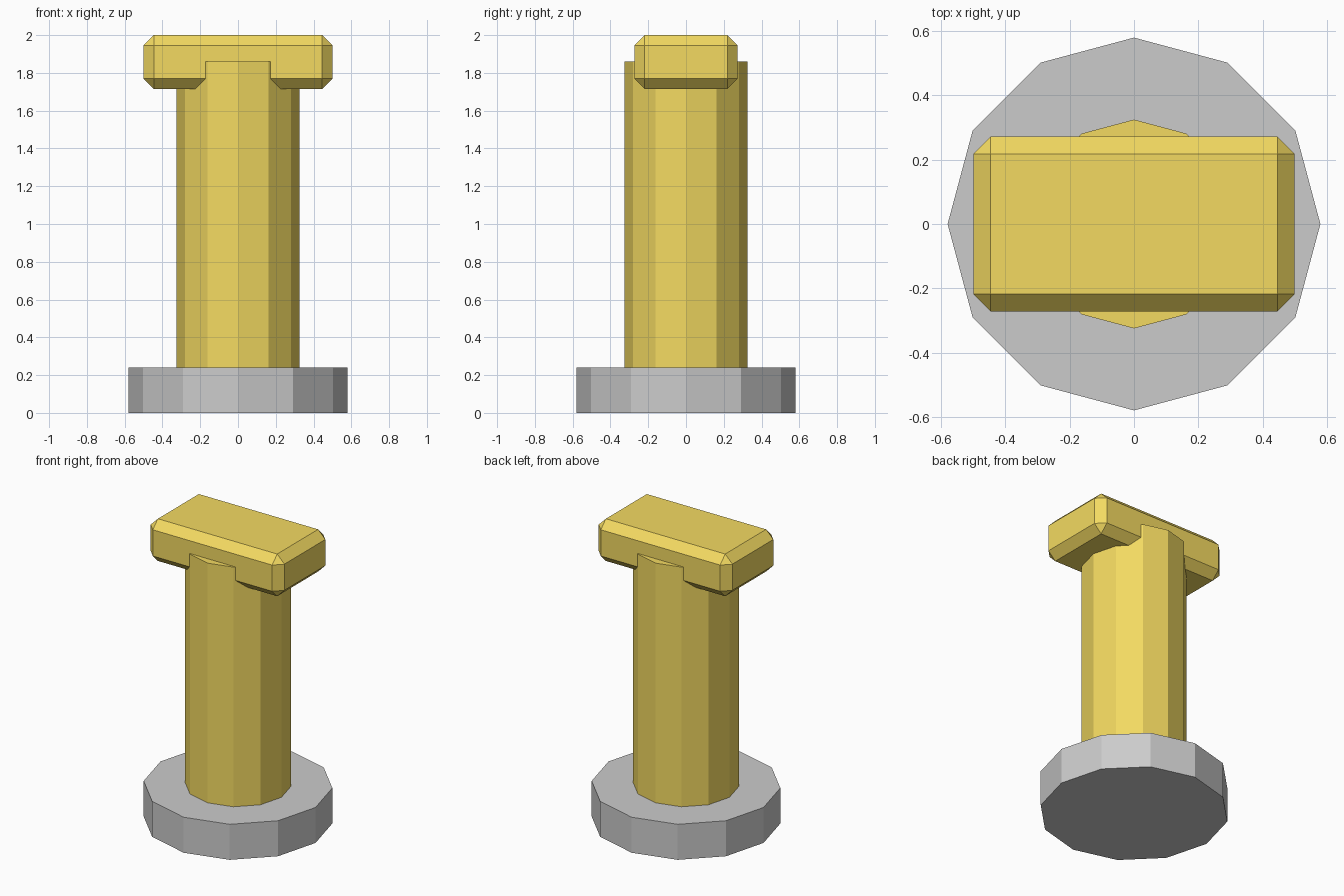
import bpy

if "Cube" in bpy.data.objects:
    bpy.data.objects.remove(bpy.data.objects["Cube"])

yellow = bpy.data.materials.new("yellow_paint")
yellow.diffuse_color = (0.9, 0.7, 0.12, 1)
yellow.use_nodes = True
yellow.node_tree.nodes["Principled BSDF"].inputs["Base Color"].default_value = yellow.diffuse_color


def cylinder(name, radius, z0, z1, sides=12):
    bpy.ops.mesh.primitive_cylinder_add(vertices=sides, radius=radius, depth=z1 - z0,
                                        location=(0, 0, (z0 + z1) / 2))
    bpy.context.object.name = name
    return bpy.context.object


# Round base plate
cylinder("base", 0.58, 0, 0.24)

# Twelve-sided post, rising into the head
post = cylinder("post", 0.325, 0.24, 1.86)
post.data.materials.append(yellow)

# Chamfered block on top
z0, z1 = 1.715, 2.0
bpy.ops.mesh.primitive_cube_add(size=1, location=(0, 0, (z0 + z1) / 2))
head = bpy.context.object
head.name = "head"
head.scale = (1.0, 0.545, z1 - z0)
bpy.ops.object.transform_apply(location=False, rotation=False, scale=True)
bevel = head.modifiers.new("chamfer", 'BEVEL')
bevel.width = 0.054
bevel.segments = 1
head.data.materials.append(yellow)
